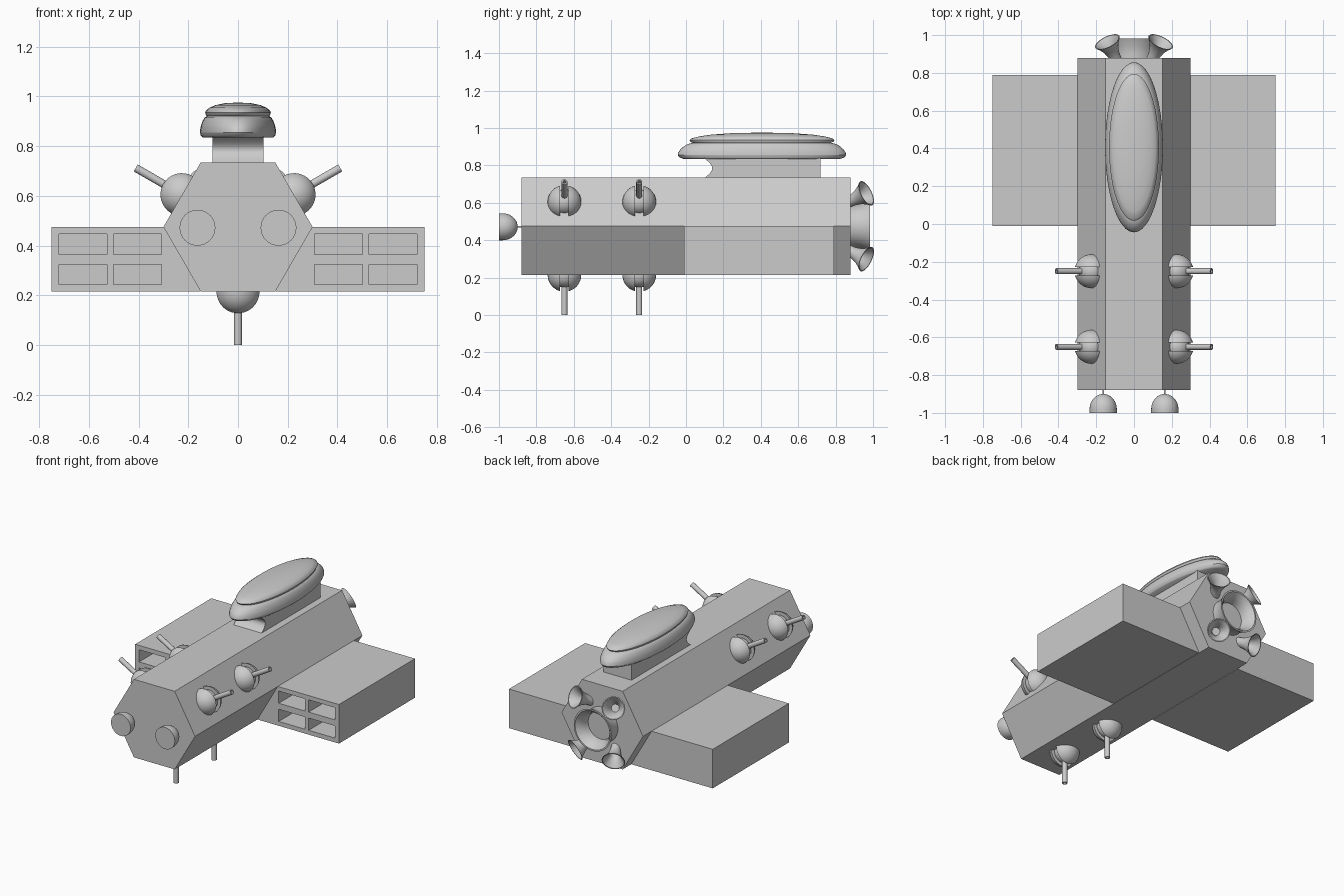
import bpy, bmesh
from math import radians, pi, cos, sin
from mathutils import Matrix, Vector

if "Cube" in bpy.data.objects:
    bpy.data.objects.remove(bpy.data.objects["Cube"])

ZC = 0.475   # height of the hull axis


def finish(name, bm, matrix=Matrix(), smooth=True):
    bmesh.ops.recalc_face_normals(bm, faces=bm.faces[:])
    me = bpy.data.meshes.new(name)
    bm.to_mesh(me)
    bm.free()
    ob = bpy.data.objects.new(name, me)
    bpy.context.collection.objects.link(ob)
    ob.matrix_world = matrix
    if smooth:
        bpy.ops.object.select_all(action='DESELECT')
        ob.select_set(True)
        bpy.context.view_layer.objects.active = ob
        bpy.ops.object.shade_smooth_by_angle(angle=radians(35))
    return ob


def lathe(name, profile, matrix=Matrix(), steps=32):
    """Revolve (radius, height) points around local z."""
    bm = bmesh.new()
    vs = [bm.verts.new((r, 0, z)) for r, z in profile]
    es = [bm.edges.new(p) for p in zip(vs, vs[1:])]
    bmesh.ops.spin(bm, geom=vs + es, cent=(0, 0, 0), axis=(0, 0, 1),
                   angle=2 * pi, steps=steps, use_merge=True)
    bmesh.ops.remove_doubles(bm, verts=bm.verts[:], dist=1e-5)
    return finish(name, bm, matrix)


def prism(name, outline, vec):
    """Extrude a planar outline along a vector."""
    bm = bmesh.new()
    f = bm.faces.new([bm.verts.new(p) for p in outline])
    new = bmesh.ops.extrude_face_region(bm, geom=[f], use_keep_orig=True)["geom"]
    bmesh.ops.translate(bm, vec=vec, verts=[g for g in new if isinstance(g, bmesh.types.BMVert)])
    return finish(name, bm)


def boxes(name, bounds):
    bm = bmesh.new()
    for x0, x1, y0, y1, z0, z1 in bounds:
        m = Matrix.Translation(((x0 + x1) / 2, (y0 + y1) / 2, (z0 + z1) / 2)) \
            @ Matrix.Diagonal((abs(x1 - x0), y1 - y0, z1 - z0, 1))
        bmesh.ops.create_cube(bm, size=1, matrix=m)
    return finish(name, bm, smooth=False)


def aim(loc, direction):
    return Matrix.Translation(loc) @ Vector(direction).to_track_quat('Z', 'Y').to_matrix().to_4x4()


# Hexagonal hull
prism("hull", [(0.3 * cos(i * pi / 3), -0.88, ZC + 0.3 * sin(i * pi / 3)) for i in range(6)],
      (0, 1.76, 0))

# Side hangars with four deep bays each
for side, s in (("right", 1), ("left", -1)):
    hangar = boxes(side + "_hangar", [(s * 0.153, s * 0.75, -0.01, 0.79, 0.215, 0.475)])
    cutter = boxes(side + "_bay_cutter",
                   [(s * x, s * (x + 0.194), -0.1, 0.65, z, z + 0.081)
                    for x in (0.307, 0.527) for z in (0.244, 0.365)])
    cutter.hide_render = True
    cutter.hide_viewport = True
    mod = hangar.modifiers.new("bays", 'BOOLEAN')
    mod.operation = 'DIFFERENCE'
    mod.solver = 'EXACT'
    mod.object = cutter

# Bridge neck with a concave front
arc = [(0.095 + 0.045 * sin(pi * i / 10), 0.73 + 0.11 * i / 10) for i in range(11)]
prism("bridge_neck", [(-0.103, y, z) for y, z in [(0.72, 0.73)] + arc + [(0.72, 0.84)]],
      (0.206, 0, 0))

# Oval two-tier bridge
lathe("bridge_saucer",
      [(0, 0.835), (0.93, 0.835), (0.98, 0.843), (1, 0.855), (0.995, 0.868), (0.97, 0.885),
       (0.93, 0.902), (0.88, 0.915), (0.82, 0.921), (0.85, 0.927), (0.862, 0.935),
       (0.84, 0.944), (0.75, 0.955), (0.6, 0.965), (0.35, 0.973), (0, 0.976)],
      Matrix.Translation((0, 0.406, 0)) @ Matrix.Diagonal((0.153, 0.45, 1, 1)), 64)


# Gun turrets: split ball, core and barrel
def turret(name, y, angle):
    rot = Matrix.Rotation(angle, 4, 'Y')
    m = Matrix.Translation(Vector((0, y, ZC)) + rot @ Vector((0, 0, 0.26))) @ rot
    for tag, s in (("front", -1), ("rear", 1)):
        bm = bmesh.new()
        bmesh.ops.create_uvsphere(bm, u_segments=32, v_segments=16, radius=0.09)
        cut = bmesh.ops.bisect_plane(bm, geom=bm.verts[:] + bm.edges[:] + bm.faces[:],
                                     plane_co=(0, s * 0.023, 0), plane_no=(0, -s, 0),
                                     clear_outer=True)["geom_cut"]
        bmesh.ops.contextual_create(bm, geom=[g for g in cut if isinstance(g, bmesh.types.BMEdge)])
        finish(f"{name}_{tag}_shell", bm, m)
    bm = bmesh.new()
    bmesh.ops.create_uvsphere(bm, u_segments=24, v_segments=12, radius=0.068)
    finish(name + "_core", bm, m)
    lathe(name + "_barrel", [(0, 0), (0.016, 0), (0.016, 0.215), (0.009, 0.215),
                             (0.009, 0.19), (0, 0.19)], m, 16)


for tag, angle in (("right", 60), ("left", -60), ("belly", 180)):
    for i, y in enumerate((-0.65, -0.25)):
        turret(f"{tag}_turret_{i + 1}", y, radians(angle))

# Front sensor domes on thin stems
for side, s in (("right", 1), ("left", -1)):
    dome = [(0.072 * cos(i * pi / 20), 0.02 + 0.08 * sin(i * pi / 20)) for i in range(10)]
    lathe(side + "_sensor", [(0, 0), (0.072, 0)] + dome + [(0.005, 0.1), (0.005, 0.13), (0, 0.13)],
          aim((s * 0.163, -1.0, 0.472), (0, 1, 0)))

# Main engine nozzle
lathe("main_engine", [(0, -0.01), (0.115, -0.01), (0.115, 0.02), (0.12, 0.06), (0.138, 0.103),
                      (0.128, 0.103), (0.108, 0.08), (0.094, 0.05), (0.09, 0.02), (0, 0.02)],
      aim((0, 0.88, ZC), (0, 1, 0)), 48)

# Four small flared thrusters angled outward
for sx in (1, -1):
    for sz in (1, -1):
        lathe(f"thruster_{'right' if sx > 0 else 'left'}_{'top' if sz > 0 else 'bottom'}",
              [(0, -0.02), (0.03, -0.02), (0.032, 0.02), (0.042, 0.055), (0.058, 0.085),
               (0.072, 0.102), (0.066, 0.102), (0.05, 0.083), (0.034, 0.055),
               (0.024, 0.025), (0, 0.025)],
              aim((sx * 0.1, 0.88, ZC + sz * 0.135), (sx * 0.42, 0.86, sz * 0.42)))
